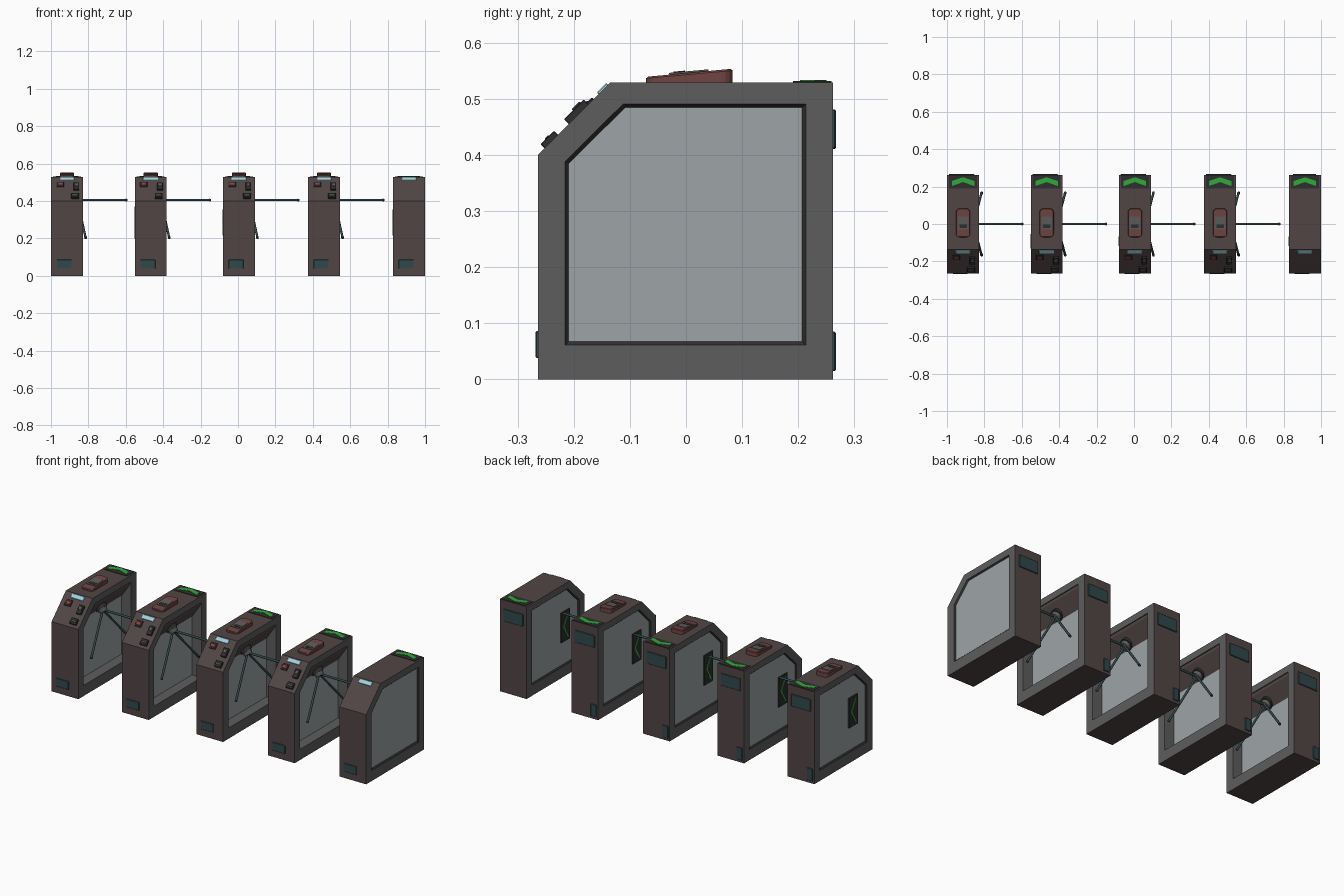
import bpy, bmesh, math
from mathutils import Vector, Matrix

if "Cube" in bpy.data.objects:
    bpy.data.objects.remove(bpy.data.objects["Cube"])


def mat(name, r, g, b):
    m = bpy.data.materials.new(name)
    m.diffuse_color = (r, g, b, 1)
    m.use_nodes = True
    m.node_tree.nodes["Principled BSDF"].inputs["Base Color"].default_value = m.diffuse_color
    return m


BROWN = mat("brown_metal", .085, .06, .06)
GREY = mat("grey_frame", .11, .11, .11)
DARK = mat("dark_trim", .03, .028, .028)
GLASS = mat("pane", .34, .37, .38)
TEAL = mat("dark_teal", .03, .065, .07)
GREEN = mat("green_light", .03, .4, .04)
BLUE = mat("display_blue", .35, .65, .72)
RED = mat("red", .3, .05, .05)
RUST = mat("reader_red_brown", .16, .06, .055)


def loft(name, rings, mats, seg=None, at=Matrix(), bevel=0):
    """Skin equal-length rings and cap both ends; seg = material per band, then per cap."""
    bm = bmesh.new()
    rows = [[bm.verts.new(at @ Vector(p)) for p in ring] for ring in rings]
    n = len(rows[0])
    seg = seg or [0] * (len(rows) + 1)
    for k, (a, b) in enumerate(zip(rows, rows[1:])):
        for i in range(n):
            j = (i + 1) % n
            bm.faces.new((a[i], a[j], b[j], b[i])).material_index = seg[k]
    bm.faces.new(rows[0][::-1]).material_index = seg[-2]
    bm.faces.new(rows[-1]).material_index = seg[-1]
    bmesh.ops.recalc_face_normals(bm, faces=bm.faces)
    me = bpy.data.meshes.new(name)
    bm.to_mesh(me)
    bm.free()
    for m in mats:
        me.materials.append(m)
    ob = bpy.data.objects.new(name, me)
    bpy.context.collection.objects.link(ob)
    if bevel:
        mod = ob.modifiers.new("bevel", 'BEVEL')
        mod.width, mod.segments = bevel, 1
    return ob


def box(name, c, s, m, tilt=0, bevel=0):
    x, y, z = (v / 2 for v in s)
    rings = [[(-x, -y, h), (x, -y, h), (x, y, h), (-x, y, h)] for h in (-z, z)]
    at = Matrix.Translation(c) @ Matrix.Rotation(tilt, 4, 'X')
    return loft(name, rings, [m], at=at, bevel=bevel)


def rod(name, a, b, r0, r1, m, sides=12):
    a, b = Vector(a), Vector(b)
    at = Matrix.Translation(a) @ (b - a).to_track_quat('Z', 'Y').to_matrix().to_4x4()
    ang = [2 * math.pi * i / sides for i in range(sides)]
    rings = [[(r * math.cos(t), r * math.sin(t), h) for t in ang]
             for r, h in ((r0, 0), (r1, (b - a).length))]
    ob = loft(name, rings, [m], at=at)
    for p in ob.data.polygons:
        p.use_smooth = len(p.vertices) == 4
    return ob


# Side outlines (y, z): cabinet, window opening, pane
OUTER = [(-.264, 0), (.262, 0), (.262, .529), (-.135, .529), (-.264, .4)]
OPEN = [(-.216, .061), (.214, .061), (.214, .491), (-.112, .491), (-.216, .388)]
PANE = [(-.209, .068), (.207, .068), (.207, .485), (-.108, .485), (-.209, .385)]


def cabinet(cx, gate):
    w = .085
    depth = .025 if gate else .078
    layers = [(PANE, -.078), (OPEN, -w), (OUTER, -w), (OUTER, w), (OPEN, w),
              (OPEN if gate else PANE, depth)]
    rings = [[(cx + x, y, z) for y, z in poly] for poly, x in layers]
    loft("cabinet", rings, [BROWN, GREY, DARK, GLASS],
         [2, 1, 0, 1, 1 if gate else 2, 3, 3])


def chevron(name, pts, m, place, t0, t1):
    loft(name, [[place(u, v, t) for u, v in pts] for t in (t0, t1)], [m])


def on_slope(name, cx, dx, z, size, m, lift=0):
    # parts on the 45 degree control face
    n = Vector((0, -1, 1)).normalized()
    c = Vector((cx + dx, z - .6645, z)) + n * (size[2] / 2 + lift - .002)
    box(name, c, size, m, math.pi / 4, .0015)


def reader(cx):
    # wedge with rounded corners on the cabinet top
    pts = []
    for k, (sx, sy) in enumerate([(1, 1), (-1, 1), (-1, -1), (1, -1)]):
        for i in range(5):
            t = math.pi / 2 * (k + i / 4)
            pts.append((sx * .018 + .02 * math.cos(t), .006 + sy * .057 + .02 * math.sin(t)))
    top = lambda y: .546 + .09 * y

    def ring(s, dz, base=False):
        return [(cx + x * s, .006 + (y - .006) * (1 - (1 - s) * .5),
                 .527 if base else top(y) + dz) for x, y in pts]
    loft("top_reader", [ring(1, 0, True), ring(1, -.003), ring(.92, 0)], [RUST])
    box("top_reader_pad", (cx, .005, top(.005) + .001), (.056, .07, .004), GREY, math.atan(.09))
    box("top_reader_slot", (cx, -.012, top(-.012) + .003), (.04, .02, .003), DARK, math.atan(.09))


def tripod(cx):
    # sloping housing across the top of the recess, cut to the control face angle
    prof = [(.079, .491), (.079, .475), (.0245, .395), (.0245, .491)]
    rings = [[(cx + x, z - .603, z) for x, z in prof], [(cx + x, .214, z) for x, z in prof]]
    loft("tripod_housing", rings, [BROWN])
    axis = Vector((.66, 0, -.75)).normalized()
    hub = Vector((cx + .055, 0, .405))
    rod("hub_flange", hub - axis * .03, hub - axis * .008, .034, .034, DARK, 20)
    rod("tripod_hub", hub - axis * .01, hub + axis * .012, .028, .022, GREY, 20)
    tips = [Vector((.268, 0, 0)), Vector((.045, .17, -.205)), Vector((.045, -.17, -.205))]
    for t in tips:
        rod("tripod_arm", hub + t * .04, hub + t * .97, .0062, .0062, TEAL)
        rod("arm_tip", hub + t * .965, hub + t, .0075, .006, DARK)


CHEV_TOP = [(-.06, .203), (0, .224), (.06, .203), (.06, .23), (0, .25), (-.06, .23)]
CHEV_SIDE = [(-.118, .215), (-.108, .215), (-.066, .285), (-.108, .355),
             (-.118, .355), (-.078, .285)]

for i, cx in enumerate((-.914, -.467, .005, .46, .914)):
    gate = i < 4
    cabinet(cx, gate)
    # direction signs
    box("top_sign_plate", (cx, .225, .5295), (.15, .068, .004), DARK)
    chevron("top_arrow", CHEV_TOP, GREEN, lambda u, v, t: (cx + u, v, t), .530, .5335)
    box("side_sign_plate", (cx - .081, -.093, .285), (.009, .078, .17), DARK)
    chevron("side_arrow", CHEV_SIDE, GREEN, lambda u, v, t: (cx + t, u, v), -.087, -.084)
    # display and service covers
    on_slope("display", cx, 0, .517, (.08, .024, .006), BLUE)
    box("front_cover", (cx - .015, -.264, .062), (.08, .008, .048), TEAL, 0, .002)
    box("rear_cover", (cx - .002, .262, .446), (.124, .01, .07), TEAL, 0, .002)
    if gate:
        box("rear_lock_cover", (cx - .058, .262, .05), (.036, .01, .07), TEAL, 0, .002)
        # control face fittings
        on_slope("card_pad", cx, -.037, .487, (.04, .036, .006), DARK)
        on_slope("card_pad_light", cx, -.037, .487, (.028, .018, .003), RED, .005)
        on_slope("scanner", cx, .05, .473, (.03, .05, .014), DARK)
        on_slope("scanner_window", cx, .05, .478, (.018, .02, .004), GREY, .013)
        on_slope("ticket_slot", cx, .043, .424, (.042, .034, .012), DARK)
        on_slope("ticket_slot_mouth", cx, .043, .424, (.03, .01, .003), GREY, .011)
        reader(cx)
        tripod(cx)
